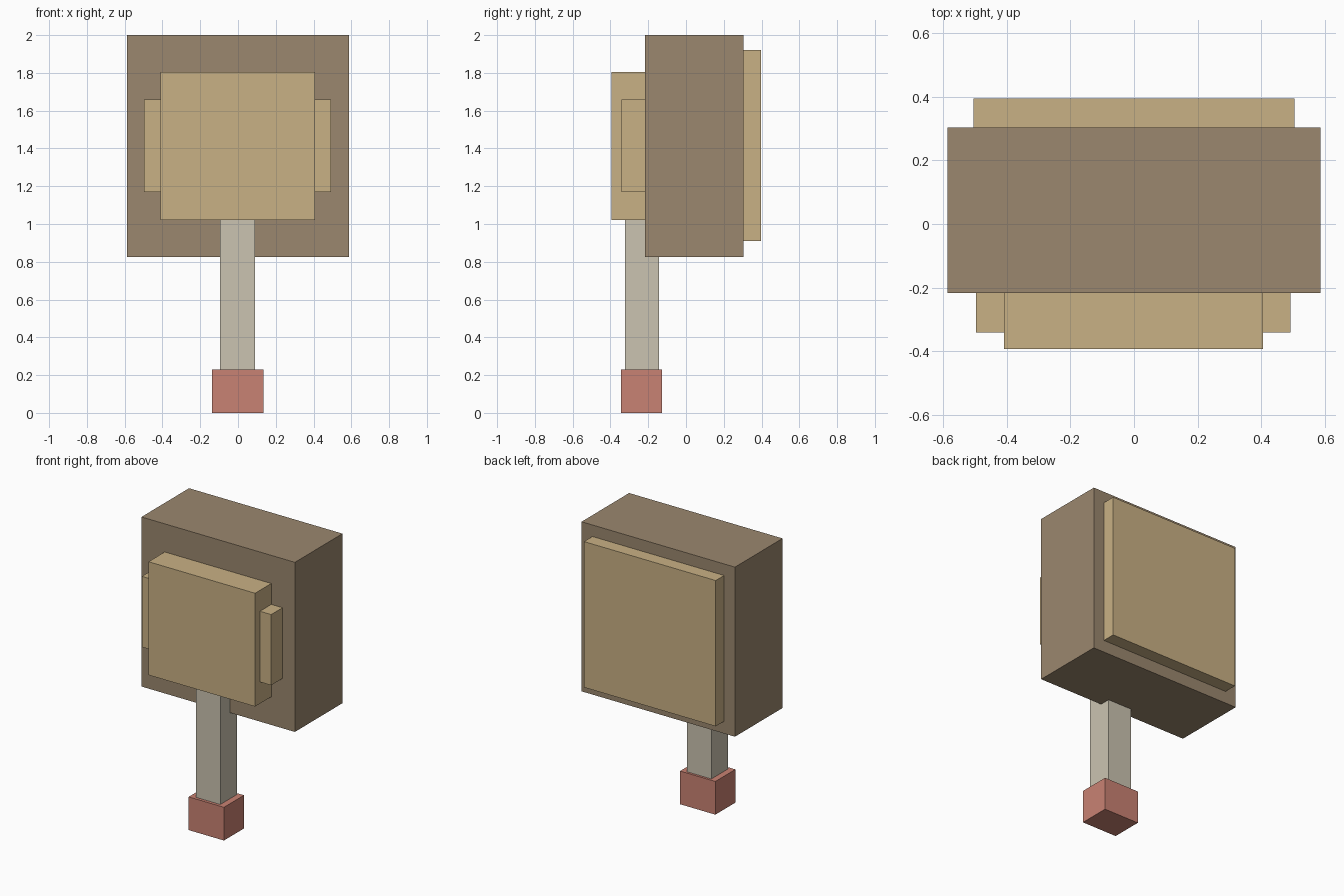
import bpy
import bmesh
from mathutils import Vector

if "Cube" in bpy.data.objects:
    bpy.data.objects.remove(bpy.data.objects["Cube"], do_unlink=True)


def make_material(name, srgb):
    """Flat material from 8-bit display values, converted to linear."""
    lin = [((c / 255 + 0.055) / 1.055) ** 2.4 for c in srgb]
    mat = bpy.data.materials.new(name)
    mat.use_nodes = True
    mat.diffuse_color = (*lin, 1)
    mat.node_tree.nodes["Principled BSDF"].inputs["Base Color"].default_value = (*lin, 1)
    return mat


def box(name, x, y, z, mat):
    """Box spanning the given (min, max) range on each axis."""
    spans = (x, y, z)
    centre = Vector([(a + b) / 2 for a, b in spans])
    size = Vector([b - a for a, b in spans])
    bm = bmesh.new()
    bmesh.ops.create_cube(bm, size=1)
    bmesh.ops.scale(bm, vec=size, verts=bm.verts)
    mesh = bpy.data.meshes.new(name)
    bm.to_mesh(mesh)
    bm.free()
    mesh.materials.append(mat)
    obj = bpy.data.objects.new(name, mesh)
    obj.location = centre
    bpy.context.collection.objects.link(obj)
    return obj


brown = make_material("brown", (155, 135, 110))
tan = make_material("tan", (201, 177, 133))
stone = make_material("pale stone", (203, 196, 177))
red = make_material("dusty red", (201, 130, 115))

FRONT, BACK = -0.217, 0.304   # faces of the main block

# Main block with its rear panel
box("main_block", (-0.588, 0.588), (FRONT, BACK), (0.825, 2.0), brown)
box("back_panel", (-0.505, 0.505), (BACK, 0.396), (0.91, 1.92), tan)

# Front panel flanked by two narrow side pads
box("front_panel", (-0.41, 0.407), (-0.394, FRONT), (1.02, 1.805), tan)
box("right_pad", (-0.498, -0.41), (-0.341, FRONT), (1.17, 1.66), tan)
box("left_pad", (0.407, 0.493), (-0.341, FRONT), (1.17, 1.66), tan)

# Stem and foot under the front panel
box("stem", (-0.095, 0.091), (-0.324, -0.142), (0.23, 1.02), stone)
box("foot", (-0.137, 0.134), (-0.345, -0.126), (0.0, 0.23), red)
